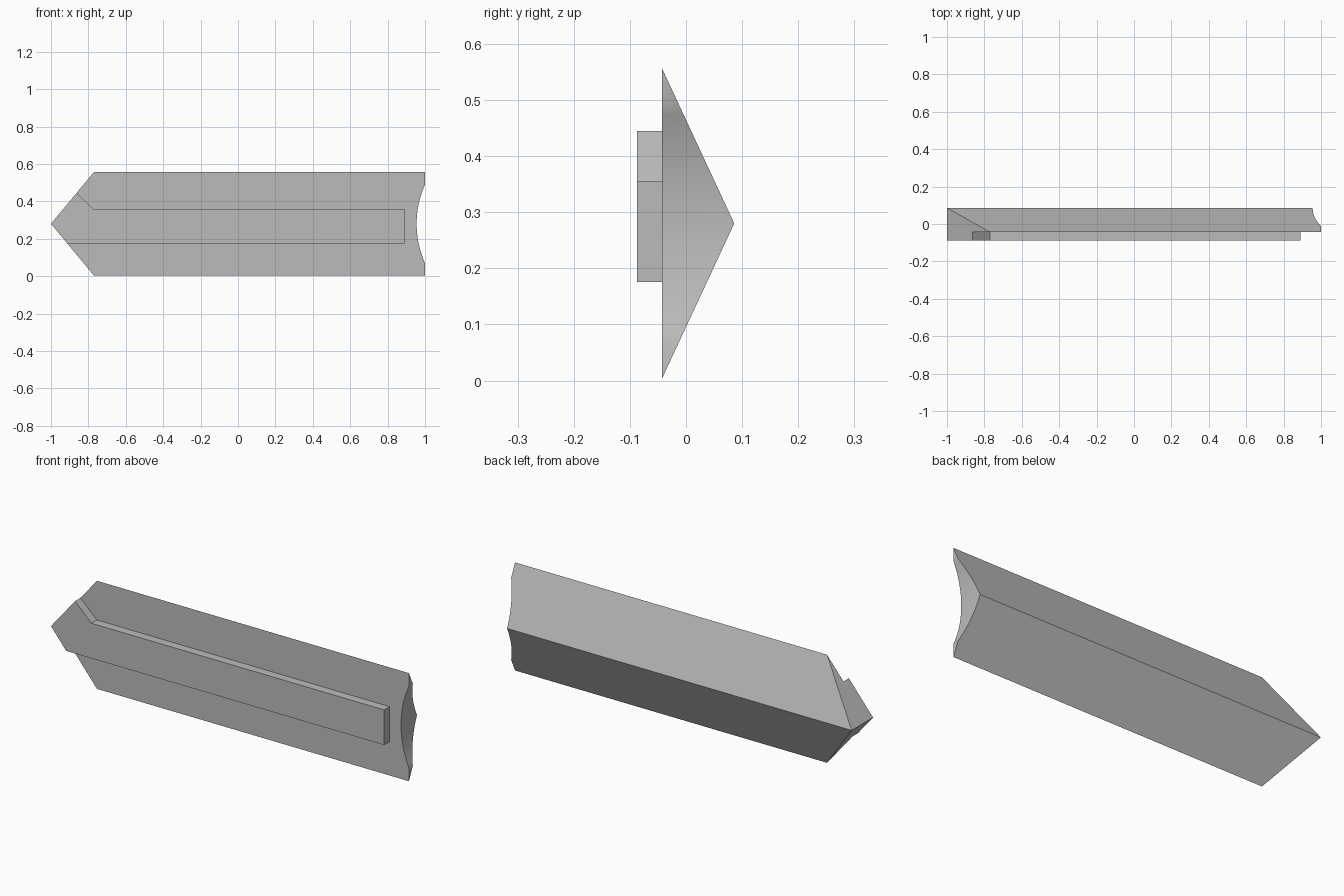
import bpy, bmesh, math
from mathutils import Vector

cube = bpy.data.objects.get("Cube")
if cube:
    bpy.data.objects.remove(cube, do_unlink=True)

# Main dimensions
MID, HALF = 0.28, 0.277          # centre height and half height
FACE_Y, RIDGE_Y = -0.043, 0.086  # flat front face and rear ridge
SHOULDER = -0.77                 # where the pointed end begins

grey = bpy.data.materials.new("plain grey")
grey.use_nodes = True
colour = (0.5, 0.5, 0.5, 1)
grey.diffuse_color = colour
grey.node_tree.nodes["Principled BSDF"].inputs["Base Color"].default_value = colour


def prism(outline, y0, y1):
    """Extrude an (x, z) outline from y0 to y1."""
    bm = bmesh.new()
    face = bm.faces.new([bm.verts.new((x, y0, z)) for x, z in outline])
    ext = bmesh.ops.extrude_face_region(bm, geom=[face])
    moved = [g for g in ext["geom"] if isinstance(g, bmesh.types.BMVert)]
    bmesh.ops.translate(bm, verts=moved, vec=(0, y1 - y0, 0))
    return bm


def finish(bm, name):
    bmesh.ops.recalc_face_normals(bm, faces=bm.faces)
    mesh = bpy.data.meshes.new(name)
    bm.to_mesh(mesh)
    bm.free()
    obj = bpy.data.objects.new(name, mesh)
    bpy.context.collection.objects.link(obj)
    mesh.materials.append(grey)
    bpy.ops.object.select_all(action="DESELECT")
    obj.select_set(True)
    bpy.context.view_layer.objects.active = obj
    bpy.ops.object.shade_smooth_by_angle(angle=math.radians(30))


def tip_x(z):
    """Position of the pointed end's edge at height z."""
    return -1 + abs(z - MID) / HALF * (SHOULDER + 1)


# Body: pointed at one end, scooped by a shallow arc at the other
chord, depth, steps = 0.21, 0.045, 24
radius = (chord ** 2 + depth ** 2) / (2 * depth)
sweep = math.asin(chord / radius)
arc = []
for i in range(steps + 1):
    a = sweep * (2 * i / steps - 1)
    arc.append((1 - depth + radius * (1 - math.cos(a)), MID + radius * math.sin(a)))
outline = [(-1, MID), (SHOULDER, MID - HALF), (1, MID - HALF)] + arc
outline += [(1, MID + HALF), (SHOULDER, MID + HALF)]
body = prism(outline, FACE_Y, RIDGE_Y + 0.03)

# Two sloping rear faces meeting at the ridge
for side in (1, -1):
    cut = bmesh.ops.bisect_plane(
        body, geom=body.verts[:] + body.edges[:] + body.faces[:], dist=1e-6,
        plane_co=(0, RIDGE_Y, MID),
        plane_no=Vector((0, HALF, side * (RIDGE_Y - FACE_Y))), clear_outer=True)
    rim = [e for e in body.edges if e.is_boundary]
    bmesh.ops.edgeloop_fill(body, edges=rim)
bmesh.ops.remove_doubles(body, verts=body.verts, dist=1e-5)
finish(body, "body")

# Raised strip on the front, flaring upward at the pointed end
low, high, flare = 0.176, 0.356, 0.445
strip = prism([(0.89, low), (0.89, high), (SHOULDER, high),
               (tip_x(flare), flare), (-1, MID), (tip_x(low), low)],
              -0.087, FACE_Y)
finish(strip, "front_strip")
